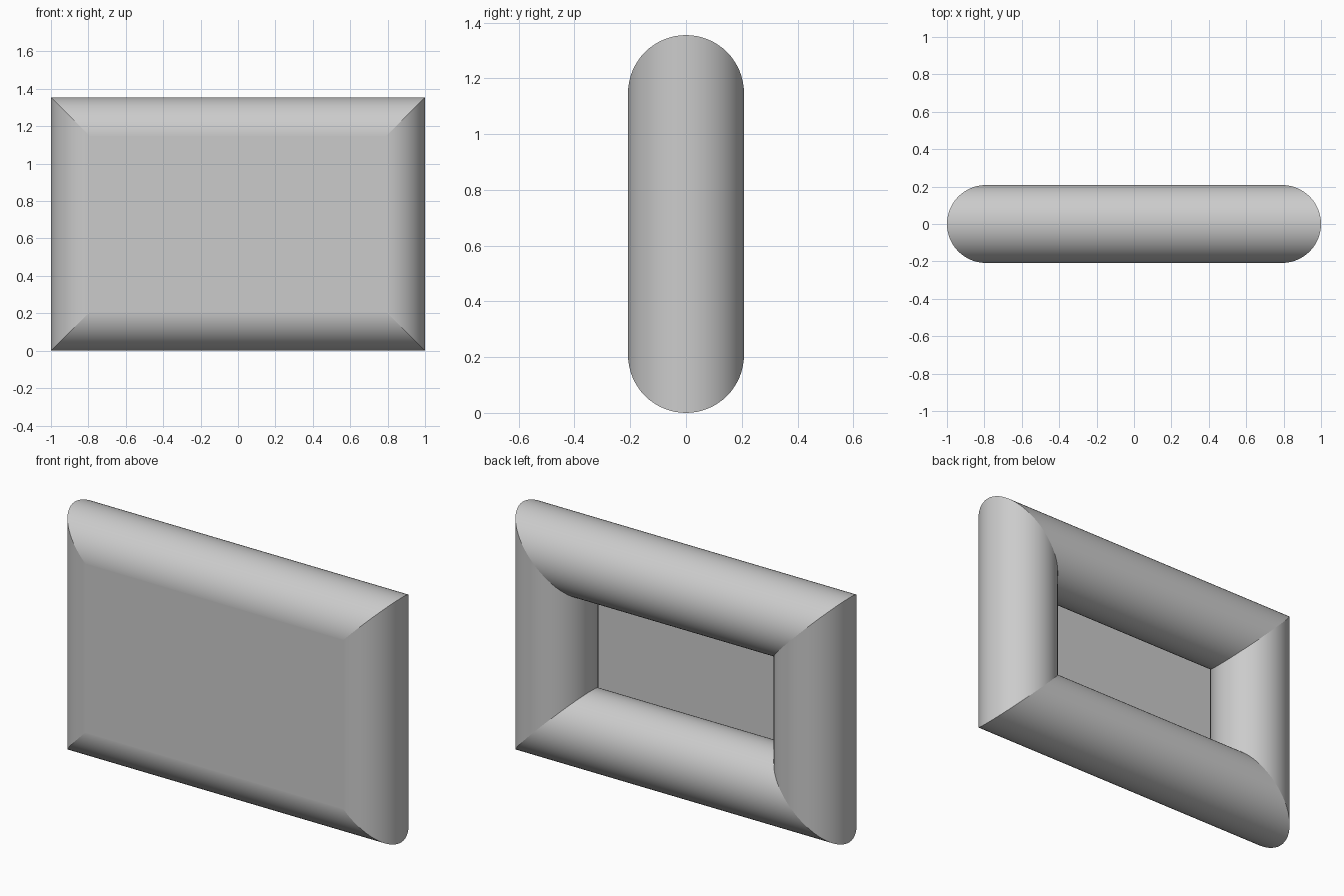
import bpy, bmesh, math

if "Cube" in bpy.data.objects:
    bpy.data.objects.remove(bpy.data.objects["Cube"])

W, H, R, SEG = 1.0, 1.355, 0.208, 64   # half width, height, tube radius, tube sides
cx, cz = W - R, H / 2 - R              # half size of the tube centre line
CORNERS = [(-1, -1), (1, -1), (1, 1), (-1, 1)]


def make_object(name, bm):
    mesh = bpy.data.meshes.new(name)
    bm.to_mesh(mesh)
    bm.free()
    obj = bpy.data.objects.new(name, mesh)
    bpy.context.collection.objects.link(obj)
    return obj


# Frame: round tube with mitred corners swept around a rectangle
bm = bmesh.new()
rings = []
for sx, sz in CORNERS:
    ring = []
    for i in range(SEG):
        a = 2 * math.pi * i / SEG
        out = R * math.cos(a)
        ring.append(bm.verts.new((sx * (cx + out), R * math.sin(a),
                                  H / 2 + sz * (cz + out))))
    rings.append(ring)
for k in range(4):
    a, b = rings[k], rings[(k + 1) % 4]
    for i in range(SEG):
        j = (i + 1) % SEG
        bm.faces.new((a[i], b[i], b[j], a[j]))
bmesh.ops.recalc_face_normals(bm, faces=bm.faces)
frame = make_object("frame", bm)
bpy.context.view_layer.objects.active = frame
frame.select_set(True)
bpy.ops.object.shade_smooth_by_angle(angle=math.radians(20))

# Mitre edges stay crisp
for e in frame.data.edges:
    if e.vertices[0] // SEG == e.vertices[1] // SEG:
        e.use_edge_sharp = True

# Front panel: flat sheet tangent to the front of the tubes
bm = bmesh.new()
bm.faces.new([bm.verts.new((sx * cx, -R, H / 2 + sz * cz)) for sx, sz in CORNERS])
make_object("front_panel", bm)
